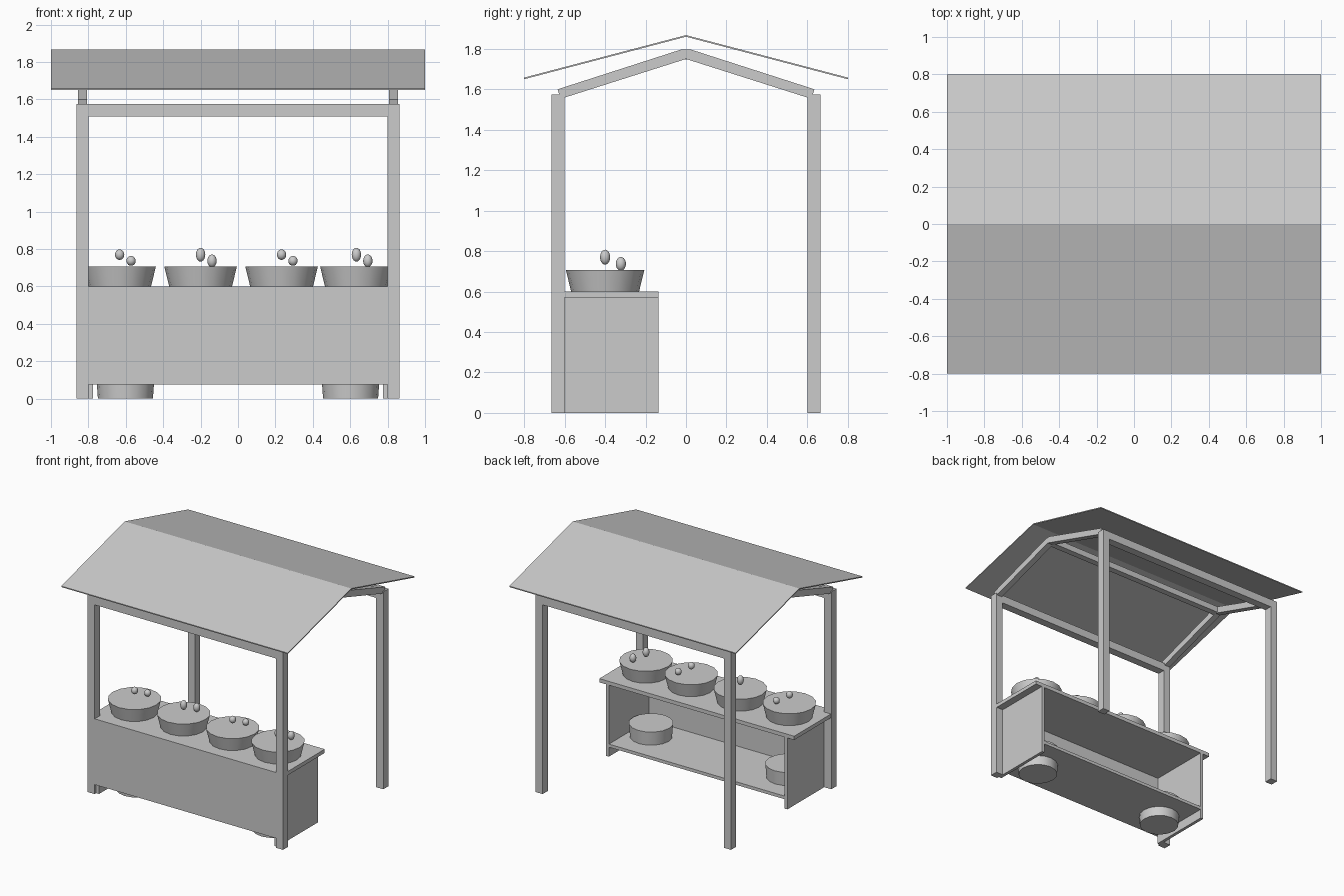
import bpy
import bmesh
import math

cube = bpy.data.objects.get("Cube")
if cube:
    bpy.data.objects.remove(cube, do_unlink=True)

GREY = (0.6, 0.6, 0.6, 1.0)
grey = bpy.data.materials.new("plain grey")
grey.use_nodes = True
grey.diffuse_color = GREY
grey.node_tree.nodes["Principled BSDF"].inputs["Base Color"].default_value = GREY


def finish(name, bm, smooth=False):
    bmesh.ops.recalc_face_normals(bm, faces=bm.faces)
    mesh = bpy.data.meshes.new(name)
    bm.to_mesh(mesh)
    bm.free()
    mesh.materials.append(grey)
    obj = bpy.data.objects.new(name, mesh)
    bpy.context.collection.objects.link(obj)
    if smooth:
        bpy.ops.object.select_all(action="DESELECT")
        obj.select_set(True)
        bpy.context.view_layer.objects.active = obj
        bpy.ops.object.shade_smooth_by_angle(angle=math.radians(40))
    return obj


def box(name, x, y, z):
    """Box from (min, max) ranges on each axis."""
    bm = bmesh.new()
    bmesh.ops.create_cube(bm, size=1)
    for v in bm.verts:
        for i, (lo, hi) in enumerate((x, y, z)):
            v.co[i] = lo if v.co[i] < 0 else hi
    return finish(name, bm)


def extrude_x(name, profile, x0, x1):
    """Sweep a closed (y, z) profile along x."""
    bm = bmesh.new()
    face = bm.faces.new([bm.verts.new((x0, y, z)) for y, z in profile])
    out = bmesh.ops.extrude_face_region(bm, geom=[face])
    for v in out["geom"]:
        if isinstance(v, bmesh.types.BMVert):
            v.co.x = x1
    return finish(name, bm)


def span(side, a, b):
    return tuple(sorted((side * a, side * b)))


def pot(name, x, y, z0, z1, r0, r1):
    bm = bmesh.new()
    bmesh.ops.create_cone(bm, cap_ends=True, segments=16,
                          radius1=r0, radius2=r1, depth=z1 - z0)
    bmesh.ops.translate(bm, verts=bm.verts, vec=(x, y, (z0 + z1) / 2))
    return finish(name, bm, True)


def ball(name, x, y, z, r, rz):
    bm = bmesh.new()
    bmesh.ops.create_uvsphere(bm, u_segments=16, v_segments=10, radius=1)
    bmesh.ops.scale(bm, verts=bm.verts, vec=(r, r, rz))
    bmesh.ops.translate(bm, verts=bm.verts, vec=(x, y, z))
    return finish(name, bm, True)


# Frame: posts, eave beams, rafters and ridge beam
rafter = [(-0.635, 1.6), (-0.02, 1.798), (0.02, 1.798), (0.635, 1.6),
          (0.62, 1.553), (0, 1.75), (-0.62, 1.553)]
for sy, row in ((-1, "front"), (1, "back")):
    for sx, side in ((1, "left"), (-1, "right")):
        box(f"{row}_{side}_post", span(sx, 0.8, 0.863), span(sy, 0.6, 0.665), (0, 1.575))
    box(f"{row}_beam", (-0.8, 0.8), span(sy, 0.6, 0.665), (1.51, 1.575))
for sx, side in ((1, "left"), (-1, "right")):
    extrude_x(f"{side}_rafter", rafter, sx * 0.807, sx * 0.856)
box("ridge_beam", (-0.81, 0.81), (-0.025, 0.025), (1.748, 1.797))

# Thin gabled roof sheet
extrude_x("roof", [(-0.8, 1.658), (0, 1.868), (0.8, 1.658),
                   (0.8, 1.65), (0, 1.86), (-0.8, 1.65)], -1, 1)

# Counter
box("counter_top", (-0.86, 0.86), (-0.664, -0.135), (0.57, 0.6))
box("front_panel", (-0.8, 0.8), (-0.664, -0.64), (0.075, 0.599))
box("shelf", (-0.78, 0.78), (-0.645, -0.135), (0.075, 0.1))
for sx, side in ((1, "left"), (-1, "right")):
    box(f"{side}_side_panel", span(sx, 0.775, 0.8), (-0.645, -0.135), (0, 0.575))

# Pots on the counter, each with two small balls above
for i, (x, tall) in enumerate(((-0.633, 0), (-0.2, 1), (0.233, 0), (0.633, 1))):
    pot(f"counter_pot_{i + 1}", x, -0.4, 0.6, 0.707, 0.168, 0.194)
    ball(f"high_ball_{i + 1}", x, -0.4, 0.77, 0.025, 0.037 if tall else 0.028)
    ball(f"low_ball_{i + 1}", x + 0.061, -0.322, 0.737, 0.025, 0.034 if tall else 0.026)

# Pots set into the shelf
for sx, side in ((1, "left"), (-1, "right")):
    pot(f"{side}_shelf_pot", sx * 0.602, -0.42, 0, 0.208, 0.147, 0.162)
